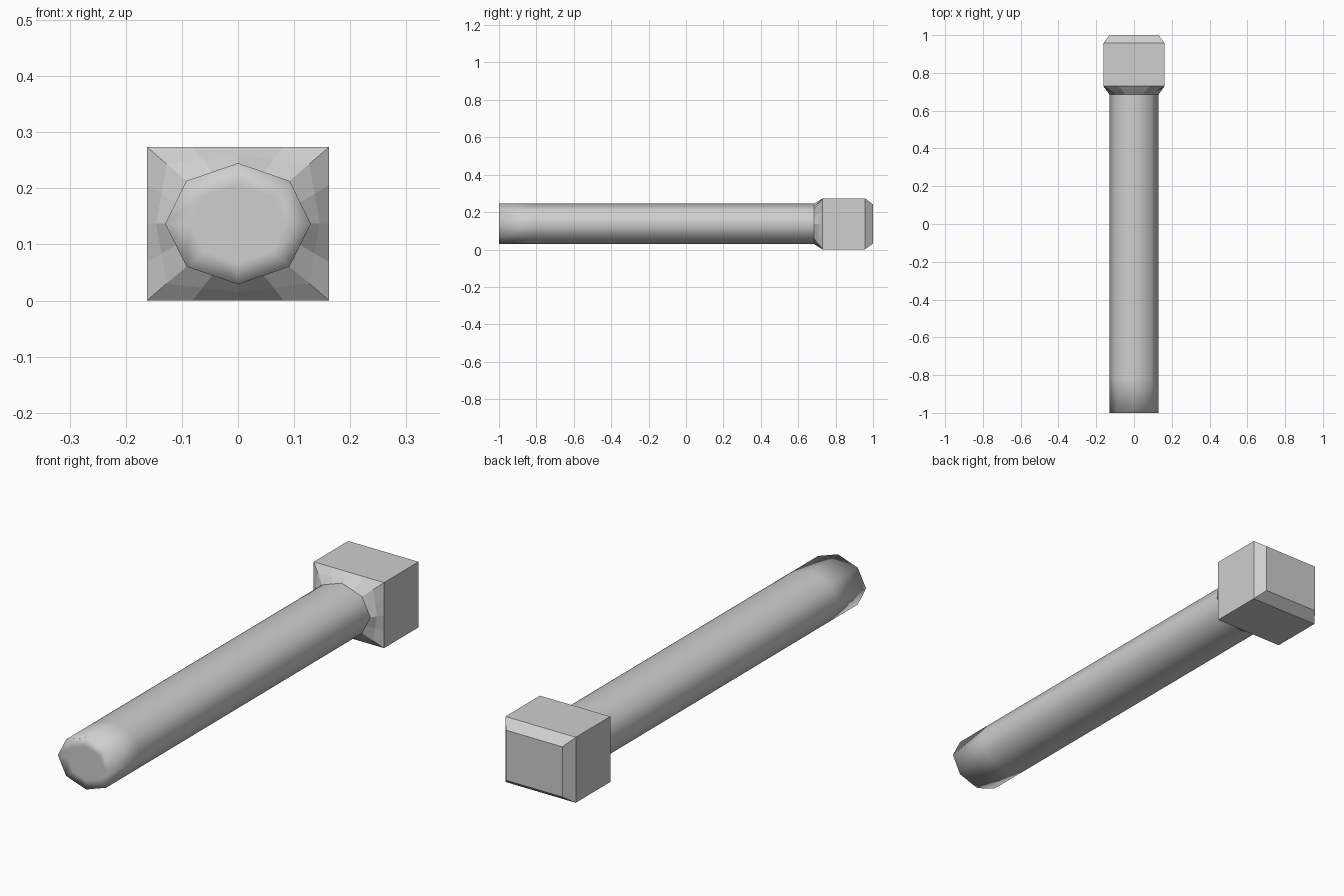
import bpy
import bmesh
import math

cube = bpy.data.objects.get("Cube")
if cube:
    bpy.data.objects.remove(cube, do_unlink=True)

MID_Z = 0.137
SHAFT_X, SHAFT_Z = 0.13, 0.108
HEAD_X, HEAD_Z = 0.162, 0.1365

steel = bpy.data.materials.new("plain grey")
colour = (0.62, 0.62, 0.62, 1)
steel.diffuse_color = colour
steel.use_nodes = True
steel.node_tree.nodes["Principled BSDF"].inputs["Base Color"].default_value = colour


def octagon(scale=1.0):
    angles = [i * math.tau / 8 for i in range(8)]
    return [(SHAFT_X * scale * math.cos(a), SHAFT_Z * scale * math.sin(a)) for a in angles]


def split_edges(points):
    """Add the midpoint of every edge to a closed outline."""
    result = []
    for i, (x, z) in enumerate(points):
        nx, nz = points[(i + 1) % len(points)]
        result += [(x, z), ((x + nx) / 2, (z + nz) / 2)]
    return result


def loft(name, sections, cap_start, cap_end, smooth):
    """Skin a list of (y, outline) sections with equal point counts."""
    bm = bmesh.new()
    rings = [[bm.verts.new((x, y, MID_Z + z)) for x, z in pts] for y, pts in sections]
    for a, b in zip(rings, rings[1:]):
        n = len(a)
        for i in range(n):
            j = (i + 1) % n
            bm.faces.new((a[i], a[j], b[j], b[i]))
    if cap_start:
        bm.faces.new(rings[0])
    if cap_end:
        bm.faces.new(rings[-1])
    bmesh.ops.recalc_face_normals(bm, faces=bm.faces)
    for face in bm.faces:
        face.smooth = smooth
    mesh = bpy.data.meshes.new(name)
    bm.to_mesh(mesh)
    bm.free()
    mesh.materials.append(steel)
    obj = bpy.data.objects.new(name, mesh)
    bpy.context.collection.objects.link(obj)
    return obj


# Shaft: eight-sided bar with a softly shaded flat tip
loft("shaft", [(-1, octagon(0.65)), (-1, octagon()), (-0.82, octagon()),
               (0.69, octagon())], True, False, True)

# Head: collar flaring from the shaft to a block, then a chamfered back
neck = split_edges(octagon())
corners = [(1, 0), (1, 1), (0, 1), (-1, 1), (-1, 0), (-1, -1), (0, -1), (1, -1)]
block = split_edges([(HEAD_X * u, HEAD_Z * v) for u, v in corners])
middle = [((a + c) / 2, (b + d) / 2) for (a, b), (c, d) in zip(neck, block)]
inset = 0.032
back = [(x * (HEAD_X - inset) / HEAD_X, z * (HEAD_Z - inset) / HEAD_Z) for x, z in block]
loft("head", [(0.685, neck), (0.7075, middle), (0.73, block), (0.957, block),
              (1, back)], False, True, False)
